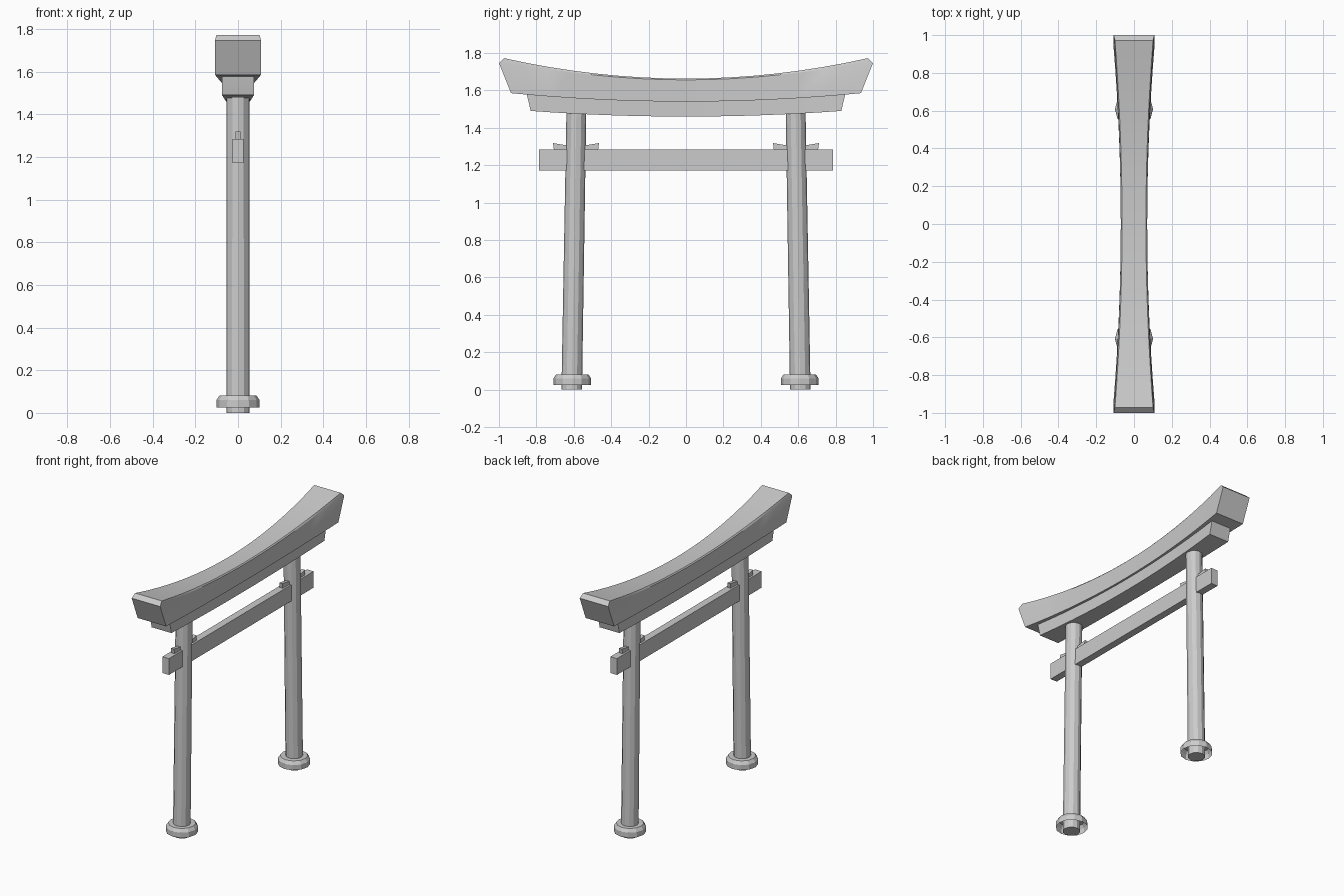
import bpy, bmesh, math

if "Cube" in bpy.data.objects:
    bpy.data.objects.remove(bpy.data.objects["Cube"])


def make(name, verts, faces, smooth=False):
    me = bpy.data.meshes.new(name)
    me.from_pydata(verts, [], faces)
    bm = bmesh.new()
    bm.from_mesh(me)
    bmesh.ops.recalc_face_normals(bm, faces=bm.faces)
    bm.to_mesh(me)
    bm.free()
    ob = bpy.data.objects.new(name, me)
    bpy.context.collection.objects.link(ob)
    if smooth:
        bpy.ops.object.select_all(action='DESELECT')
        ob.select_set(True)
        bpy.context.view_layer.objects.active = ob
        bpy.ops.object.shade_smooth_by_angle(angle=math.radians(25))
    return ob


def curved_beam(name, length, width, bottom, top, bevel, seg=16):
    """Loft of six-point sections; each pair is (value at centre, value at end).
    length = (bottom, shoulder, top) half lengths."""
    verts, faces = [], []
    for i in range(seg + 1):
        t = 2 * i / seg - 1
        q = t * t
        mix = lambda p: p[0] + (p[1] - p[0]) * q
        w, zb, zt = mix(width), mix(bottom), mix(top)
        b = bevel[0] + (bevel[1] - bevel[0]) * q ** 4
        yb, ys, yt = (l * t for l in length)
        wt = w - bevel[0]
        verts += [(-w, yb, zb), (w, yb, zb), (w, ys, zt - b),
                  (wt, yt, zt), (-wt, yt, zt), (-w, ys, zt - b)]
    for i in range(seg):
        for k in range(6):
            a, b = i * 6 + k, i * 6 + (k + 1) % 6
            faces.append((a, b, b + 6, a + 6))
    for o in (0, seg * 6):
        faces += [(o, o + 1, o + 2, o + 5), (o + 5, o + 2, o + 3, o + 4)]
    return make(name, verts, faces, True)


def rings(name, sections, n=12, caps=True):
    """Stacked circles given as (y centre, z, radius)."""
    verts, faces = [], []
    for y, z, r in sections:
        for k in range(n):
            a = 2 * math.pi * k / n
            verts.append((r * math.cos(a), y + r * math.sin(a), z))
    for i in range(len(sections) - 1):
        for k in range(n):
            a, b = i * n + k, i * n + (k + 1) % n
            faces.append((a, b, b + n, a + n))
    if caps:
        faces += [tuple(range(n)), tuple(range(len(verts) - n, len(verts)))]
    return make(name, verts, faces)


def extrude_x(name, profile, half):
    """Closed (y, z) profile extruded across x."""
    n = len(profile)
    verts = [(x, y, z) for x in (-half, half) for y, z in profile]
    faces = [(k, (k + 1) % n, (k + 1) % n + n, k + n) for k in range(n)]
    faces += [tuple(range(n)), tuple(range(n, 2 * n))]
    return make(name, verts, faces)


# Curved top beam and the beam beneath it
curved_beam("top_beam", (0.935, 1.0, 0.972), (0.07, 0.108),
            (1.54, 1.585), (1.663, 1.772), (0.007, 0.026))
curved_beam("under_beam", (0.83, 0.852, 0.852), (0.056, 0.075),
            (1.46, 1.49), (1.545, 1.583), (0.002, 0.002))

# Straight tie beam
extrude_x("tie_beam", [(-0.785, 1.172), (0.785, 1.172),
                       (0.785, 1.284), (-0.785, 1.284)], 0.025)

for s, side in ((-1, "left"), (1, "right")):
    # Leaning pillar
    rings(side + "_pillar", [(s * 0.611, 0, 0.055), (s * 0.586, 1.5, 0.053)])
    # Hollow base collar
    rings(side + "_base", [(s * 0.608, 0.025, 0.101), (s * 0.608, 0.06, 0.101),
                           (s * 0.608, 0.082, 0.086), (s * 0.608, 0.082, 0.05)],
          caps=False)
    # Wedges on either side of the pillar
    for d, where in ((-1, "inner"), (1, "outer")):
        c = s * 0.588
        e = s * d
        extrude_x(f"{side}_{where}_wedge",
                  [(c + e * 0.03, 1.28), (c + e * 0.118, 1.28),
                   (c + e * 0.123, 1.318), (c + e * 0.03, 1.303)], 0.012)
